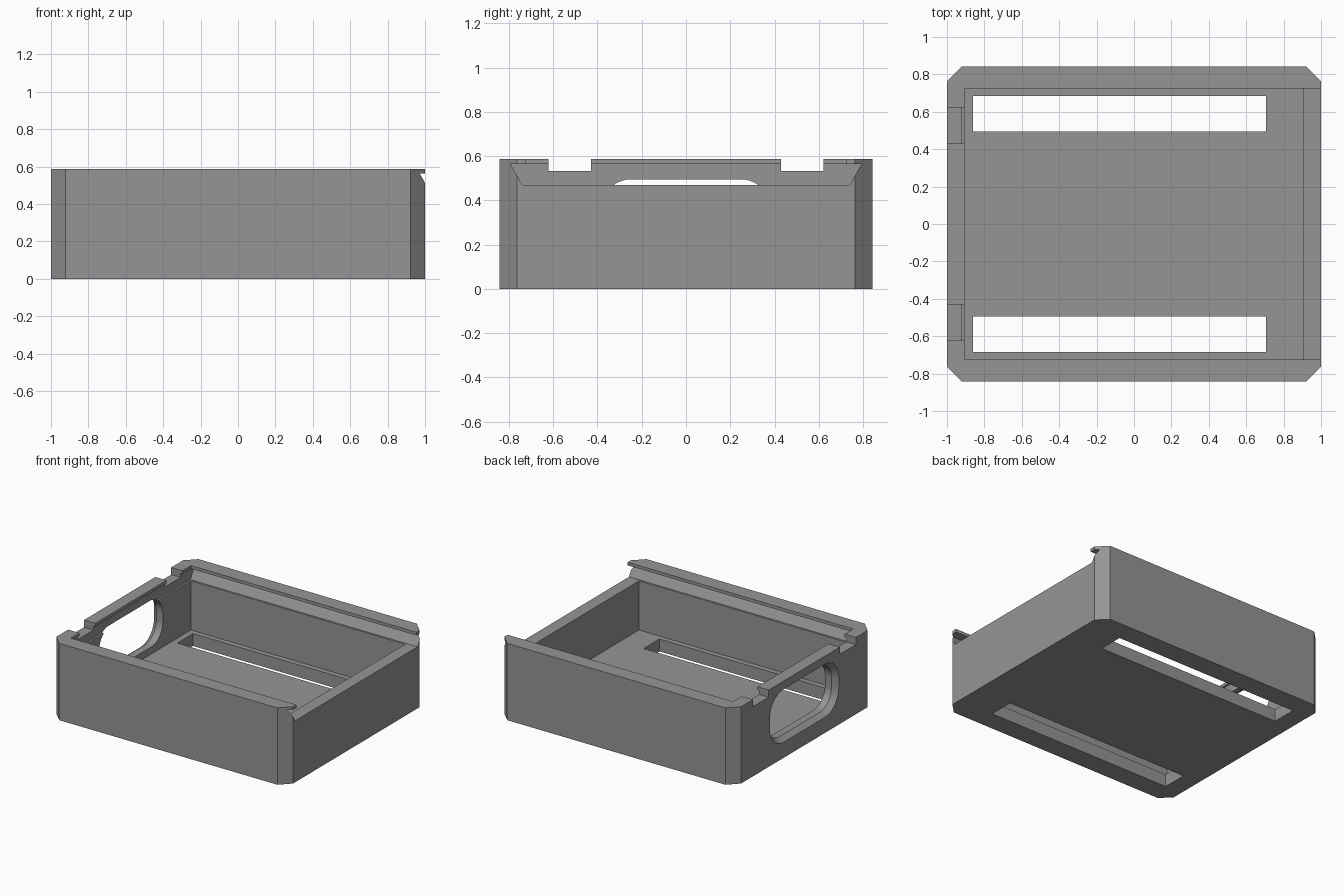
import bpy, bmesh, math
from mathutils import Vector

if "Cube" in bpy.data.objects:
    bpy.data.objects.remove(bpy.data.objects["Cube"])

grey = bpy.data.materials.new("plain grey")
grey.diffuse_color = (0.3, 0.3, 0.3, 1)
grey.use_nodes = True
grey.node_tree.nodes["Principled BSDF"].inputs["Base Color"].default_value = grey.diffuse_color


def loft(name, rings):
    """Solid joined from equally sized closed rings, capped at both ends."""
    bm = bmesh.new()
    loops = [[bm.verts.new(p) for p in ring] for ring in rings]
    n = len(loops[0])
    for a, b in zip(loops, loops[1:]):
        for i in range(n):
            j = (i + 1) % n
            bm.faces.new((a[i], a[j], b[j], b[i]))
    bm.faces.new(loops[0])
    bm.faces.new(loops[-1])
    bmesh.ops.recalc_face_normals(bm, faces=bm.faces)
    mesh = bpy.data.meshes.new(name)
    bm.to_mesh(mesh)
    bm.free()
    mesh.materials.append(grey)
    ob = bpy.data.objects.new(name, mesh)
    bpy.context.collection.objects.link(ob)
    return ob


def block(name, x0, x1, y0, y1, z0, z1):
    return loft(name, [[(x0, y0, z), (x1, y0, z), (x1, y1, z), (x0, y1, z)]
                       for z in (z0, z1)])


def rounded(x, half_w, half_h, r, zc, seg=10):
    """Rounded rectangle ring facing along x."""
    pts = []
    for k, (sy, sz) in enumerate(((1, 1), (-1, 1), (-1, -1), (1, -1))):
        for i in range(seg + 1):
            a = math.pi / 2 * (k + i / seg)
            pts.append((x, sy * (half_w - r) + r * math.cos(a),
                        zc + sz * (half_h - r) + r * math.sin(a)))
    return pts


# Box body with chamfered vertical corners
X, Y, C, H = 1.0, 0.842, 0.078, 0.587
outline = [(-X + C, -Y), (X - C, -Y), (X, -Y + C), (X, Y - C),
           (X - C, Y), (-X + C, Y), (-X, Y - C), (-X, -Y + C)]
box = loft("box_body", [[(x, y, z) for x, y in outline] for z in (0, H)])

# Inner cavity, lid opening and dovetail lid groove
cutters = [block("cavity_cutter", -0.905, 0.905, -0.725, 0.725, 0.095, 0.52)]
groove = [(-0.74, 0.47), (0.74, 0.47), (0.792, 0.563), (-0.792, 0.563)]
cutters.append(loft("lid_groove_cutter",
                    [[(x, y, z) for y, z in groove] for x in (-0.92, 1.1)]))
cutters.append(block("lid_opening_cutter", -0.905, 1.1, -0.725, 0.725, 0.5, 0.7))

# Floor slots and latch notches, one on each side
for s in (-1, 1):
    y0, y1 = sorted((s * 0.495, s * 0.685))
    cutters.append(block("floor_slot_cutter", -0.86, 0.705, y0, y1, -0.1, 0.2))
    y0, y1 = sorted((s * 0.43, s * 0.622))
    cutters.append(block("latch_notch_cutter", -1.1, -0.85, y0, y1, 0.532, 0.7))

# Rounded window in the left wall with a bevelled outer rim
cutters.append(loft("window_cutter", [
    rounded(-1.01, 0.425, 0.21, 0.175, 0.322),
    rounded(-0.96, 0.385, 0.173, 0.138, 0.322),
    rounded(-0.85, 0.385, 0.173, 0.138, 0.322)]))

for c in cutters:
    c.hide_render = True
    c.hide_set(True)
    m = box.modifiers.new(c.name, 'BOOLEAN')
    m.operation = 'DIFFERENCE'
    m.solver = 'EXACT'
    m.object = c

# Bake the cuts, then drop the helpers
bpy.context.view_layer.update()
dg = bpy.context.evaluated_depsgraph_get()
baked = bpy.data.meshes.new_from_object(box.evaluated_get(dg))
box.modifiers.clear()
box.data = baked
for c in cutters:
    bpy.data.objects.remove(c)

bpy.context.view_layer.objects.active = box
box.select_set(True)
bpy.ops.object.shade_smooth_by_angle(angle=math.radians(25))
